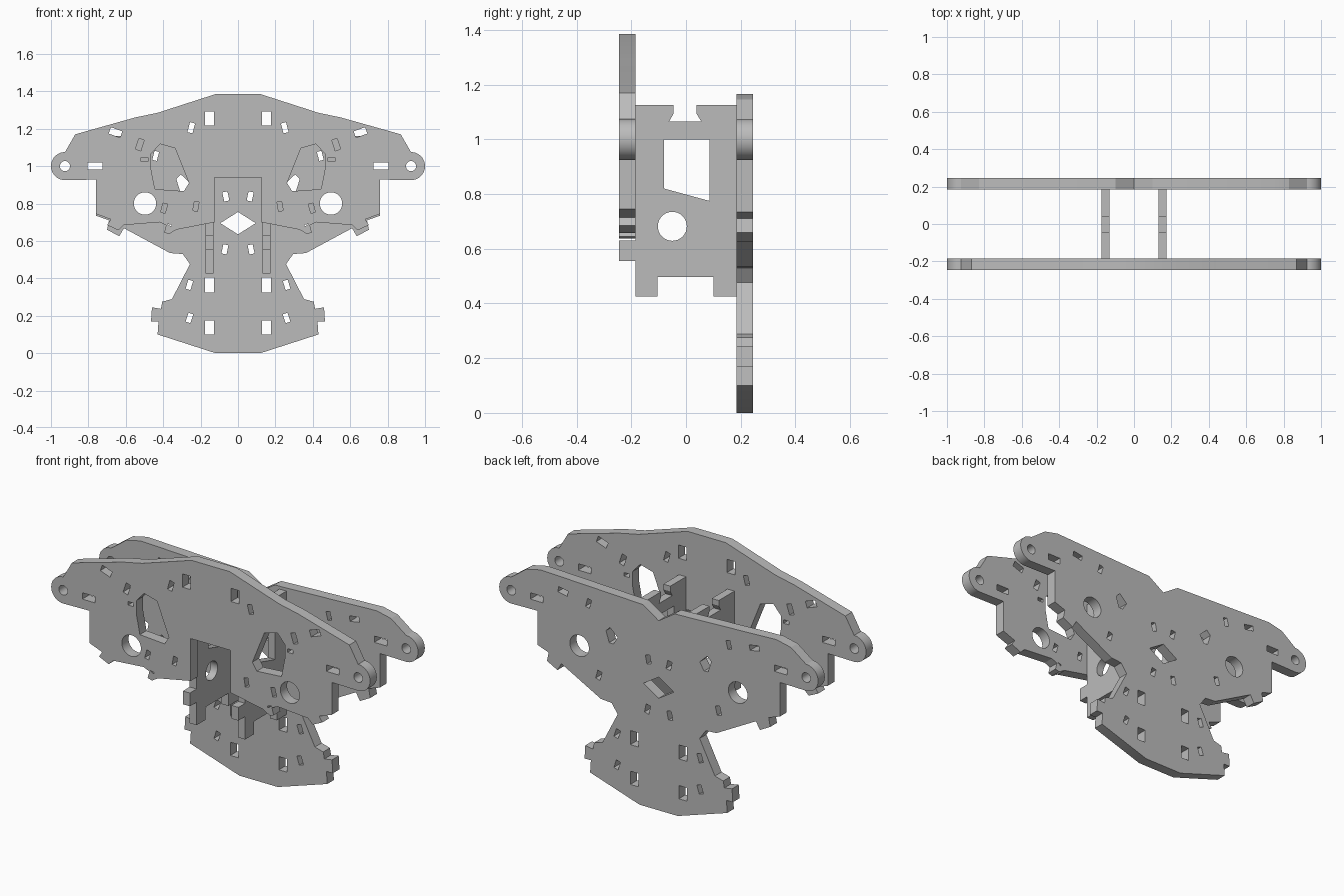
import bpy, bmesh
from math import sin, cos, pi, radians
from mathutils import Matrix

cube = bpy.data.objects.get("Cube")
if cube:
    bpy.data.objects.remove(cube, do_unlink=True)

GREY = (0.5, 0.5, 0.5, 1)
grey = bpy.data.materials.new("plain grey")
grey.use_nodes = True
grey.diffuse_color = GREY
grey.node_tree.nodes["Principled BSDF"].inputs["Base Color"].default_value = GREY


def arc(cx, cz, r, start=0, end=360, n=32):
    """Points along an arc; a full circle leaves out the repeated point."""
    count = n if end - start == 360 else n + 1
    step = radians(end - start) / n
    return [(cx + r * cos(radians(start) + i * step),
             cz + r * sin(radians(start) + i * step)) for i in range(count)]


def slot(cx, cz, w, h, tilt=0):
    c, s = cos(radians(tilt)), sin(radians(tilt))
    return [(cx + c * a * w / 2 - s * b * h / 2, cz + s * a * w / 2 + c * b * h / 2)
            for a, b in ((-1, -1), (1, -1), (1, 1), (-1, 1))]


def flip(points):
    return [(-x, z) for x, z in reversed(points)]


def whole(half):
    """Close a right half outline with its mirror image."""
    return half + [p for p in flip(half) if abs(p[0]) > 0.001]


def both(holes):
    return holes + [flip(h) for h in holes]


def cut_sheet(name, loops, thickness, matrix):
    """Extrude an outline with holes into a flat sheet."""
    curve = bpy.data.curves.new(name, "CURVE")
    curve.dimensions = "2D"
    curve.fill_mode = "BOTH"
    curve.extrude = thickness / 2
    for loop in loops:
        spline = curve.splines.new("POLY")
        spline.points.add(len(loop) - 1)
        for point, (u, v) in zip(spline.points, loop):
            point.co = (u, v, 0, 1)
        spline.use_cyclic_u = True
    temp = bpy.data.objects.new(name + " outline", curve)
    bpy.context.collection.objects.link(temp)
    bpy.context.view_layer.update()
    deps = bpy.context.evaluated_depsgraph_get()
    mesh = bpy.data.meshes.new_from_object(temp.evaluated_get(deps))
    bpy.data.objects.remove(temp, do_unlink=True)
    bm = bmesh.new()
    bm.from_mesh(mesh)
    bmesh.ops.remove_doubles(bm, verts=bm.verts, dist=0.0001)
    bmesh.ops.transform(bm, matrix=matrix, verts=bm.verts)
    bmesh.ops.recalc_face_normals(bm, faces=bm.faces)
    bm.to_mesh(mesh)
    bm.free()
    mesh.name = name
    mesh.materials.clear()
    mesh.materials.append(grey)
    obj = bpy.data.objects.new(name, mesh)
    bpy.context.collection.objects.link(obj)
    bpy.ops.object.select_all(action="DESELECT")
    obj.select_set(True)
    bpy.context.view_layer.objects.active = obj
    bpy.ops.object.shade_smooth_by_angle(angle=radians(20))
    return obj


UPRIGHT = Matrix.Rotation(pi / 2, 4, "X")
EAR = arc(0.925, 1.0, 0.075, 90, -90, 20)
THICK = 0.06

# Holes shared by both plates
shared = [arc(0.925, 1.0, 0.027), arc(0.497, 0.8, 0.06),
          slot(0.765, 1.0, 0.08, 0.036),
          slot(0.375, 0.665, 0.028, 0.05, 15)]

# Front plate with the open bay in its lower edge
front_half = [(0, 1.385), (0.12, 1.385), (0.43, 1.285), (0.55, 1.26), (0.87, 1.17)] + EAR + [
    (0.76, 0.928), (0.76, 0.745), (0.68, 0.715), (0.7, 0.685), (0.64, 0.657),
    (0.61, 0.685), (0.42, 0.7), (0.33, 0.66), (0.125, 0.7), (0.125, 0.94), (0, 0.94)]
front_window = [(0.465, 1.065), (0.417, 1.118), (0.337, 1.096), (0.262, 0.91),
                (0.289, 0.866), (0.444, 0.877), (0.465, 0.984)]
front_holes = [front_window, slot(0.152, 1.255, 0.05, 0.075), slot(0.25, 1.205, 0.028, 0.055, 15),
               slot(0.655, 1.18, 0.065, 0.036, 20), slot(0.525, 1.115, 0.03, 0.06, 18),
               slot(0.5, 1.035, 0.035, 0.02), slot(0.225, 0.785, 0.025, 0.05, 10),
               slot(0.395, 0.775, 0.025, 0.05, 15)]
cut_sheet("front_plate", [whole(front_half)] + both(shared + front_holes), THICK,
          Matrix.Translation((0, -0.215, 0)) @ UPRIGHT)

# Back plate with narrow waist and flared foot
back_half = [(0, 1.075), (0.1, 1.14), (0.74, 1.165), (0.83, 1.145)] + EAR + [
    (0.76, 0.928), (0.76, 0.735), (0.69, 0.71), (0.7, 0.66), (0.635, 0.625), (0.61, 0.668),
    (0.363, 0.535), (0.295, 0.53), (0.257, 0.476), (0.353, 0.289), (0.405, 0.275),
    (0.412, 0.237), (0.46, 0.245), (0.465, 0.17), (0.425, 0.17), (0.43, 0.1), (0.12, 0), (0, 0)]
back_window = [(0.257, 0.91), (0.305, 0.955), (0.33, 0.93), (0.31, 0.868), (0.285, 0.866)]
back_holes = [back_window, slot(0.152, 0.365, 0.05, 0.08), slot(0.152, 0.137, 0.05, 0.075),
              slot(0.26, 0.365, 0.027, 0.05, 18), slot(0.26, 0.188, 0.027, 0.05, 18),
              slot(0.07, 0.555, 0.028, 0.05, 12), slot(0.065, 0.838, 0.028, 0.05, -12),
              slot(0.44, 1.055, 0.025, 0.05, 15), slot(0.6, 1.08, 0.06, 0.03, 10)]
diamond = [(0, 0.755), (0.095, 0.695), (0, 0.635), (-0.095, 0.695)]
cut_sheet("back_plate", [whole(back_half), diamond] + both(shared + back_holes), THICK,
          Matrix.Translation((0, 0.215, 0)) @ UPRIGHT)

# Two upright spacers joining the plates
spacer = [(-0.185, 1.125), (-0.045, 1.125), (-0.045, 1.095), (-0.062, 1.065), (0.056, 1.065),
          (0.038, 1.095), (0.038, 1.125), (0.185, 1.125), (0.185, 0.425), (0.1, 0.425),
          (0.1, 0.497), (-0.105, 0.497), (-0.105, 0.425), (-0.185, 0.425), (-0.185, 0.555),
          (-0.245, 0.555), (-0.245, 0.63), (-0.185, 0.63)]
spacer_window = [(-0.08, 1.0), (0.085, 1.0), (0.085, 0.775), (-0.08, 0.82)]
SIDEWAYS = Matrix.Rotation(pi / 2, 4, "Z") @ UPRIGHT
for side, x in (("left", 0.152), ("right", -0.152)):
    cut_sheet(side + "_spacer", [spacer, spacer_window, arc(-0.05, 0.682, 0.053)], 0.044,
              Matrix.Translation((x, 0, 0)) @ SIDEWAYS)
